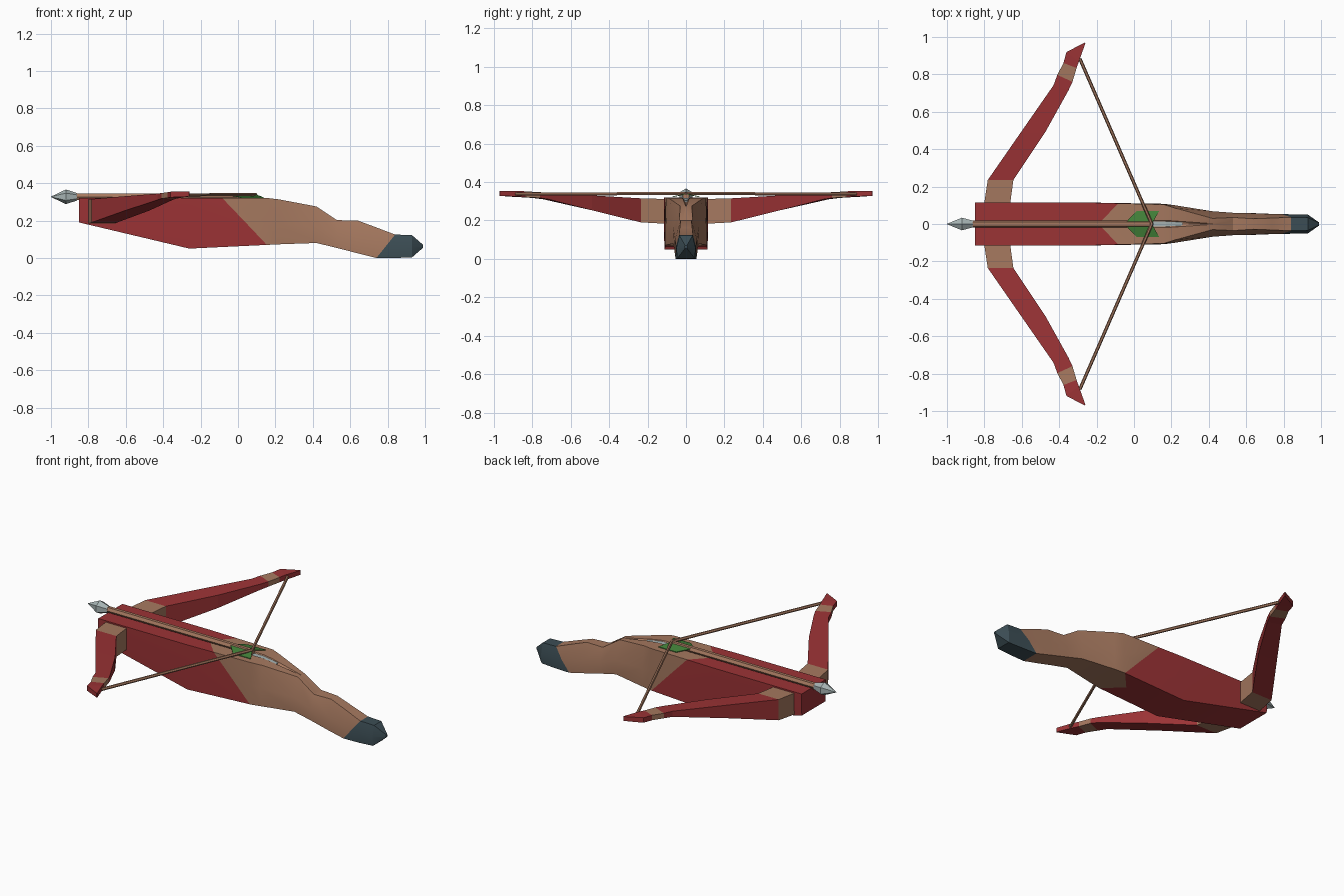
import bpy, bmesh, math
from mathutils import Vector

if "Cube" in bpy.data.objects:
    bpy.data.objects.remove(bpy.data.objects["Cube"])


def material(name, rgb):
    m = bpy.data.materials.new(name)
    m.diffuse_color = (*rgb, 1)
    m.use_nodes = True
    m.node_tree.nodes["Principled BSDF"].inputs["Base Color"].default_value = m.diffuse_color
    return m


RED = material("red paint", (0.33, 0.033, 0.036))
WOOD = material("tan wood", (0.38, 0.19, 0.115))
IRON = material("dark iron", (0.045, 0.075, 0.09))
STEEL = material("light steel", (0.38, 0.45, 0.45))
GREEN = material("green feather", (0.055, 0.22, 0.04))


def finish(name, bm, mats, mirror=False, smooth=None):
    bmesh.ops.recalc_face_normals(bm, faces=bm.faces)
    me = bpy.data.meshes.new(name)
    bm.to_mesh(me)
    bm.free()
    for m in mats:
        me.materials.append(m)
    if smooth:
        me.polygons.foreach_set("use_smooth", [True] * len(me.polygons))
        me.set_sharp_from_angle(angle=math.radians(smooth))
    ob = bpy.data.objects.new(name, me)
    bpy.context.collection.objects.link(ob)
    if mirror:
        mod = ob.modifiers.new("mirror", 'MIRROR')
        mod.use_axis = (False, True, False)
    return ob


def loft(rings, closed=True, slots=None, caps=(True, True)):
    """Skin a row of equal-length point rings; slots gives a material per segment."""
    bm = bmesh.new()
    vs = [[bm.verts.new(p) for p in r] for r in rings]
    n = len(rings[0])
    for s, (a, b) in enumerate(zip(vs, vs[1:])):
        for i in range(n if closed else n - 1):
            j = (i + 1) % n
            f = bm.faces.new((a[i], a[j], b[j], b[i]))
            f.material_index = slots[s] if slots else 0
    for end, ring, slot in zip(caps, (vs[0], vs[-1]), (0, -1)):
        if end:
            bm.faces.new(ring).material_index = slots[slot] if slots else 0
    return bm


# Stock: half sections (x, top z, bottom z, top / middle / bottom half width, groove)
stock = [
    (-0.85, 0.32, 0.19, 0.115, 0.115, 0.113, 0.02),
    (-0.26, 0.32, 0.05, 0.115, 0.115, 0.112, 0.02),
    (0.16, 0.32, 0.07, 0.104, 0.108, 0.108, 0.02),
    (0.22, 0.313, 0.073, 0.085, 0.10, 0.10, 0.016),
    (0.42, 0.275, 0.08, 0.03, 0.068, 0.065, 0.002),
    (0.53, 0.202, 0.053, 0.035, 0.06, 0.06, 0),
    (0.64, 0.20, 0.025, 0.028, 0.057, 0.058, 0),
    (0.74, 0.163, 0.0, 0.032, 0.053, 0.054, 0),
    (0.84, 0.125, 0.0, 0.036, 0.052, 0.05, 0),
    (0.93, 0.122, 0.003, 0.034, 0.05, 0.045, 0),
    (0.99, 0.07, 0.055, 0.005, 0.008, 0.005, 0),
]
rings = []
for x, zt, zb, wt, wm, wb, g in stock:
    zm = zb + (zt - zb) * 0.45
    rings.append([(x, 0, zt - g), (x, g or wt * 0.5, zt), (x, wt, zt),
                  (x, wm, zm), (x, wb, zb), (x, 0, zb)])
bm = loft(rings, closed=False)
# Cut the slanted borders between red paint, bare wood and iron butt
cuts = [(Vector((-0.19, 0, 0.32)), Vector((1, -0.96, 0.96))),
        (Vector((0.84, 0, 0.125)), Vector((0.125, 0, -0.1)))]
for co, no in cuts:
    bmesh.ops.bisect_plane(bm, geom=bm.verts[:] + bm.edges[:] + bm.faces[:],
                           plane_co=co, plane_no=no)
for f in bm.faces:
    c = f.calc_center_median()
    f.material_index = sum((c - co).dot(no) > 0 for co, no in cuts)
finish("stock", bm, [RED, WOOD, IRON], mirror=True, smooth=30)

# Bow limbs: outer xy, inner xy, top z, bottom z
limb = [
    ((-0.81, 0.05), (-0.67, 0.05), 0.31, 0.18),
    ((-0.782, 0.235), (-0.645, 0.235), 0.315, 0.19),
    ((-0.605, 0.49), (-0.475, 0.49), 0.33, 0.253),
    ((-0.43, 0.742), (-0.35, 0.715), 0.344, 0.31),
    ((-0.41, 0.797), (-0.329, 0.76), 0.347, 0.317),
    ((-0.377, 0.861), (-0.307, 0.834), 0.351, 0.321),
    ((-0.361, 0.92), (-0.295, 0.868), 0.354, 0.324),
    ((-0.262, 0.97), (-0.26, 0.966), 0.354, 0.328),
]
rings = [[(*o, zt), (*i, zt), (*i, zb), (*o, zb)] for o, i, zt, zb in limb]
finish("bow_limb", loft(rings, slots=[1, 0, 0, 0, 1, 0, 0]), [RED, WOOD], mirror=True)


def rod(p, q, radii, sides, turn=0.0):
    """Straight round part from p to q with (position, radius) pairs along it."""
    p, q = Vector(p), Vector(q)
    rot = (q - p).to_track_quat('Z', 'Y')
    out = []
    for t, r in radii:
        out.append([p.lerp(q, t) + rot @ Vector((r * math.cos(a), r * math.sin(a), 0))
                    for a in (turn + 2 * math.pi * k / sides for k in range(sides))])
    return loft(out)


# Bow string
finish("bow_string", rod((-0.29, 0.885, 0.337), (0.095, 0, 0.34), [(0, 0.009), (1, 0.009)], 6),
       [WOOD], mirror=True)

# Bolt: shaft, head and feathers
finish("bolt_shaft", rod((-0.89, 0, 0.327), (0.1, 0, 0.327), [(0, 0.019), (1, 0.019)], 6), [WOOD])
finish("bolt_head", rod((-1.0, 0, 0.327), (-0.86, 0, 0.327),
                        [(0, 0.001), (0.57, 0.039), (1, 0.02)], 6, math.pi / 2), [STEEL])
feather = [(-0.045, 0.008, 0.338), (0.015, 0.07, 0.325), (0.135, 0.07, 0.325), (0.1, 0.008, 0.338)]
finish("bolt_feather", loft([feather, [(x, y, z - 0.004) for x, y, z in feather]]),
       [GREEN], mirror=True)

# Steel latch strip lying in the groove behind the bolt
strip = [[(x, -w, z), (x, w, z), (x, w, z - 0.008), (x, -w, z - 0.008)]
         for x, w, z in ((0.08, 0.013, 0.316), (0.17, 0.013, 0.316), (0.26, 0.009, 0.303))]
finish("latch_strip", loft(strip), [STEEL])
